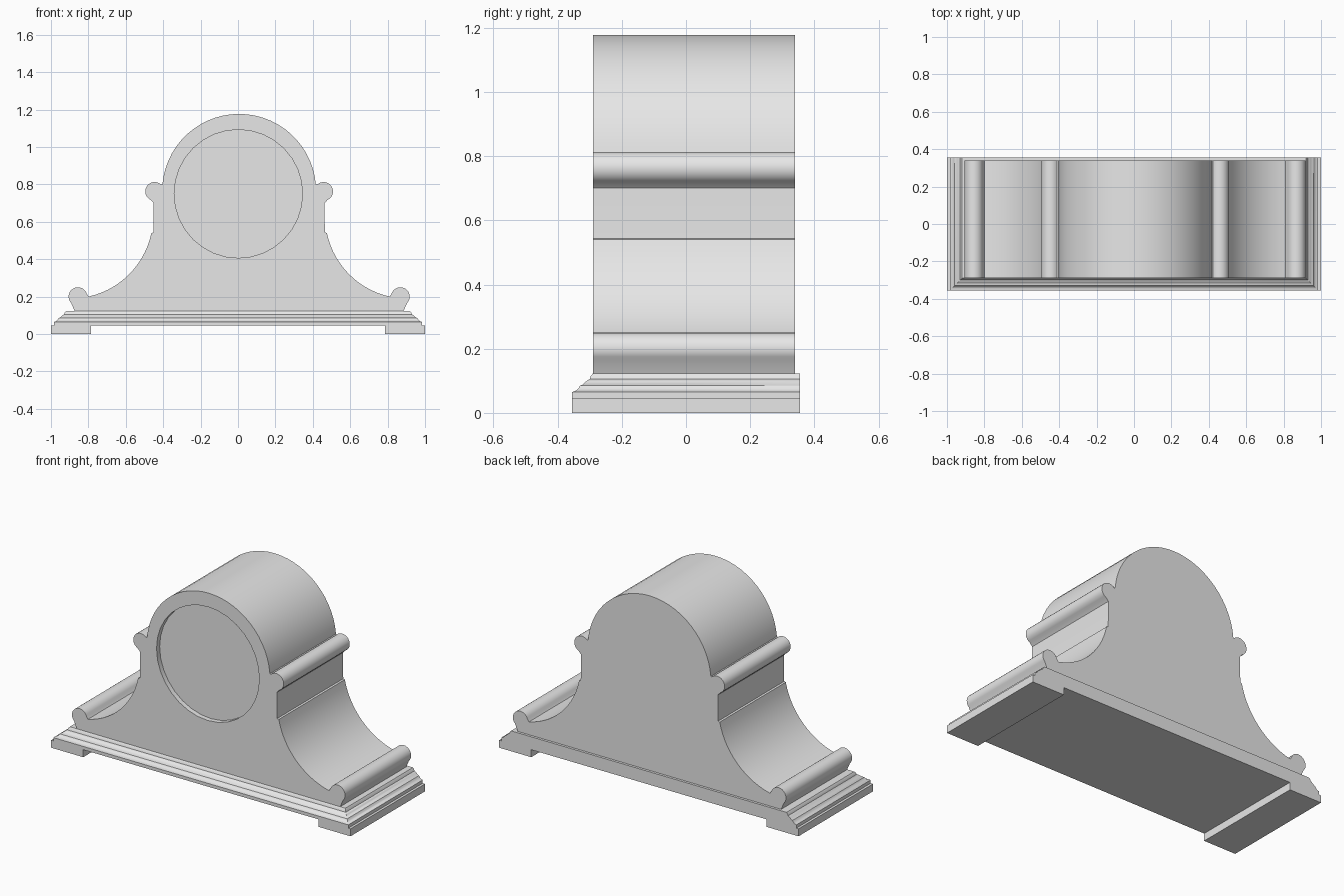
import bpy, bmesh, math

if "Cube" in bpy.data.objects:
    bpy.data.objects.remove(bpy.data.objects["Cube"])

grey = bpy.data.materials.new("plain_grey")
grey.diffuse_color = (0.8, 0.8, 0.8, 1)
grey.use_nodes = True
grey.node_tree.nodes["Principled BSDF"].inputs["Base Color"].default_value = grey.diffuse_color


def make_object(name, bm):
    bmesh.ops.recalc_face_normals(bm, faces=bm.faces)
    mesh = bpy.data.meshes.new(name)
    bm.to_mesh(mesh)
    bm.free()
    ob = bpy.data.objects.new(name, mesh)
    bpy.context.collection.objects.link(ob)
    mesh.materials.append(grey)
    return ob


def loft(name, rings):
    """Skin a stack of equal-length point rings and cap both ends."""
    bm = bmesh.new()
    vs = [[bm.verts.new(p) for p in ring] for ring in rings]
    n = len(vs[0])
    for a, b in zip(vs, vs[1:]):
        for i in range(n):
            j = (i + 1) % n
            bm.faces.new((a[i], a[j], b[j], b[i]))
    bm.faces.new(vs[0])
    bm.faces.new(vs[-1])
    return make_object(name, bm)


def extrude_y(name, outline, y0, y1):
    return loft(name, [[(x, y, z) for x, z in outline] for y in (y0, y1)])


def arc(cx, cz, r, start, end, n):
    angles = [math.radians(start + (end - start) * i / n) for i in range(n + 1)]
    return [(cx + r * math.cos(a), cz + r * math.sin(a)) for a in angles]


def smooth(ob, angle=30):
    bpy.ops.object.select_all(action='DESELECT')
    ob.select_set(True)
    bpy.context.view_layer.objects.active = ob
    bpy.ops.object.shade_smooth_by_angle(angle=math.radians(angle))


# Case: right half of the outline from the crown down, then mirrored
half = arc(0, 0.7655, 0.4115, 90, 4.8, 14)                 # round crown
half += arc(0.452, 0.763, 0.05, 135, -65, 14)              # shoulder scroll
half += [(0.457, 0.70), (0.457, 0.62), (0.459, 0.543)]     # waist
half += arc(0.90, 0.63, 0.44, 191.8, 257.5, 14)            # sweeping flank
half += arc(0.862, 0.20, 0.05, 165, -45, 14)               # foot scroll
half += [(0.878, 0.12)]
outline = half + [(-x, z) for x, z in reversed(half[1:])]
SHIFT = 0.006
case = extrude_y("clock_case", [(x + SHIFT, z) for x, z in outline], -0.29, 0.34)

# Shallow round recess for the dial
cutter = extrude_y("dial_cutter", arc(0.002, 0.75, 0.343, 0, 348.75, 31), -0.35, -0.26)
cutter.hide_render = True
cut = case.modifiers.new("dial_recess", 'BOOLEAN')
cut.operation = 'DIFFERENCE'
cut.solver = 'EXACT'
cut.object = cutter
bpy.context.view_layer.objects.active = case
bpy.ops.object.modifier_apply(modifier=cut.name)
bpy.data.objects.remove(cutter)
smooth(case)

# Plinth: moulding on the front and sides, flat back
profile = [(0, 0.045), (0, 0.065), (0.010, 0.068), (0.019, 0.075), (0.025, 0.085),
           (0.033, 0.088), (0.042, 0.097), (0.052, 0.104), (0.055, 0.105),
           (0.058, 0.114), (0.065, 0.123)]
rings = []
for inset, z in profile:
    x, y = 0.985 - inset, -0.355 + inset
    rings.append([(-x, y, z), (x, y, z), (x, 0.355, z), (-x, 0.355, z)])
smooth(loft("plinth_moulding", rings))

# Feet: a flat block under each end
for side, name in ((-1, "left_foot"), (1, "right_foot")):
    a, b = side * 0.785, side
    extrude_y(name, [(a, 0), (b, 0), (b, 0.045), (a, 0.045)], -0.355, 0.355)
